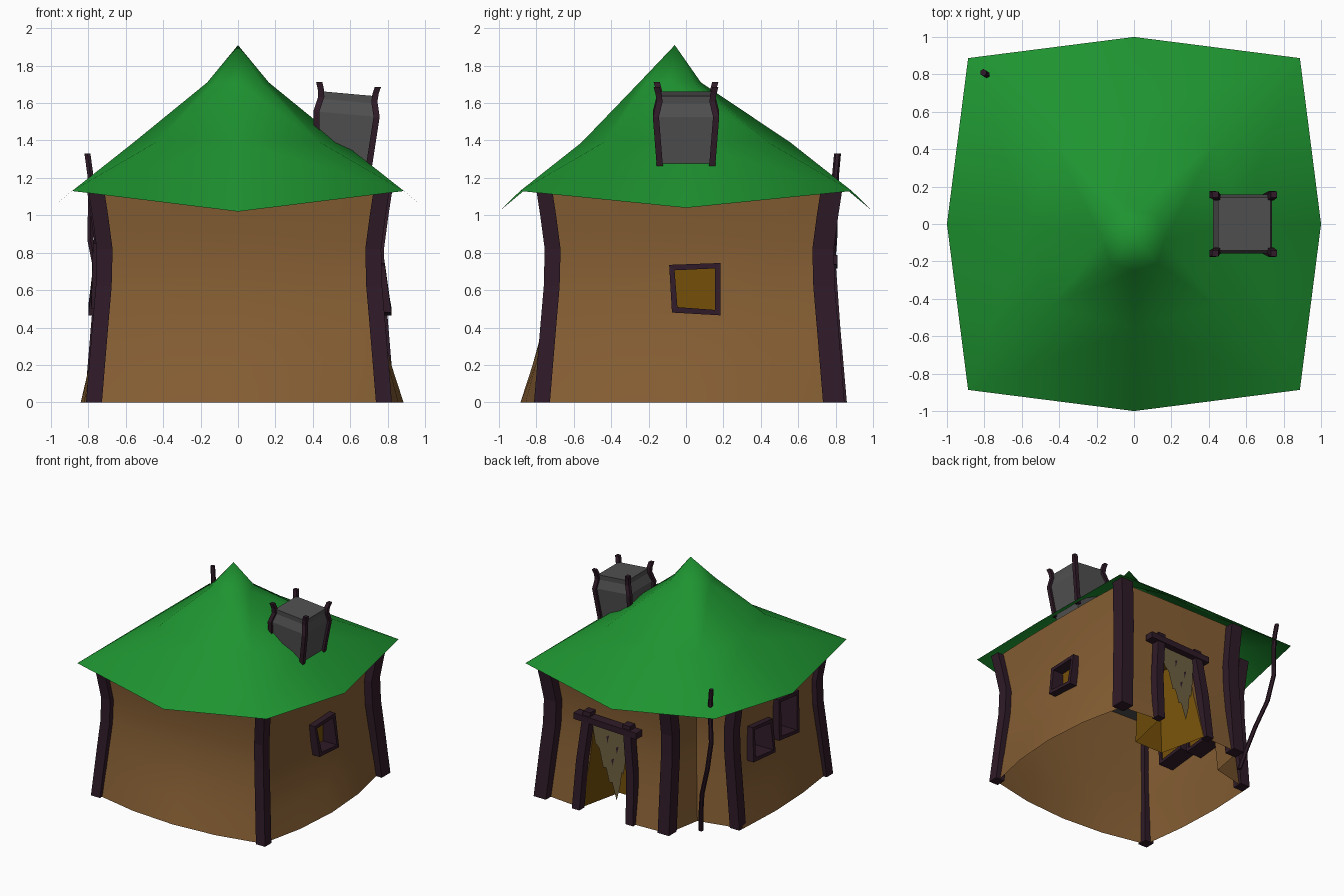
import bpy, bmesh, math

if "Cube" in bpy.data.objects:
    bpy.data.objects.remove(bpy.data.objects["Cube"])


def material(name, rgb):
    m = bpy.data.materials.new(name)
    m.diffuse_color = (*rgb, 1)
    m.use_nodes = True
    m.node_tree.nodes["Principled BSDF"].inputs["Base Color"].default_value = m.diffuse_color
    return m


GREEN = material("roof green", (0.013, 0.295, 0.03))
BROWN = material("wall brown", (0.24, 0.114, 0.034))
DARK = material("dark timber", (0.029, 0.011, 0.021))
STONE = material("chimney grey", (0.081, 0.081, 0.083))
GOLD = material("warm gold", (0.178, 0.08, 0.003))
CLOTH = material("old cloth", (0.155, 0.118, 0.055))


def make(name, verts, faces, mats, fix=True):
    me = bpy.data.meshes.new(name)
    me.from_pydata([tuple(v) for v in verts], [], faces)
    for m in mats:
        me.materials.append(m)
    if fix:
        bm = bmesh.new()
        bm.from_mesh(me)
        bmesh.ops.recalc_face_normals(bm, faces=bm.faces)
        bm.to_mesh(me)
        bm.free()
    ob = bpy.data.objects.new(name, me)
    bpy.context.collection.objects.link(ob)
    return ob


def loft_faces(rings, n, caps=True):
    f = [(k * n + i, k * n + (i + 1) % n, (k + 1) * n + (i + 1) % n, (k + 1) * n + i)
         for k in range(rings - 1) for i in range(n)]
    if caps:
        f += [tuple(range(n))[::-1], tuple(range((rings - 1) * n, rings * n))]
    return f


def post(name, path, size, mat, sides=4):
    """Upright bar with horizontal cross-sections along a path."""
    r = size / 2 / math.cos(math.pi / sides)
    verts = [(x + r * math.cos(2 * math.pi * (i + .5) / sides),
              y + r * math.sin(2 * math.pi * (i + .5) / sides), z)
             for x, y, z in path for i in range(sides)]
    return make(name, verts, loft_faces(len(path), sides), [mat])


def smooth(ob, deg):
    bpy.ops.object.select_all(action='DESELECT')
    ob.select_set(True)
    bpy.context.view_layer.objects.active = ob
    bpy.ops.object.shade_smooth_by_angle(angle=math.radians(deg))


# ---- walls: plan outline with a notched back-left corner, pinched at mid height
T = [-1, -.5, 0, .5]
plan = [(t, -1) for t in T] + [(1, t) for t in T] + [(1, 1), (.5, 1), (0, 1),
        (-.51, 1), (-.585, .64), (-1, .53), (-1, 0), (-1, -.5)]
LEVELS = [(0, .775, .11), (.2, .755, .065), (.4, .735, .03), (.6, .715, .025),
          (.8, .71, .02), (1.0, .735, .02), (1.16, .755, .02)]


def wall_point(px, py, z, c, b):
    x, y = px * c, py * c
    if abs(px) == 1:
        x += px * b * (1 - py * py) * (.6 if px < 0 else 1)
    if abs(py) == 1:
        y += py * b * (1 - px * px) * (.5 if py > 0 else 1)
    return x, y, z


n = len(plan)
walls = make("walls", [wall_point(px, py, *lv) for lv in LEVELS for px, py in plan],
             loft_faces(len(LEVELS), n), [BROWN, DARK, GOLD])

# ---- windows: side, pane x, front x at bottom and top, outer corners in y,z
WINDOWS = [
    ("right_window", 1, .69, .82, .785, [(-.09, .735), (.185, .745), (.185, .465), (-.075, .48)]),
    ("left_window_low", -1, .61, .80, .77, [(-.065, .74), (.205, .765), (.235, .49), (-.06, .465)]),
    ("left_window_tall", -1, .61, .785, .775, [(-.41, .85), (-.14, .87), (-.13, .53), (-.40, .50)]),
]
cutters = []
for name, s, pane, xb, xt, outer in WINDOWS:
    cy = sum(p[0] for p in outer) / 4
    cz = sum(p[1] for p in outer) / 4
    inner = [(y - .029 * (1 if y > cy else -1), z - .029 * (1 if z > cz else -1))
             for y, z in outer]
    # frame ring: back outer, front outer, front inner, back inner
    back = pane - .015
    loops = [(back, back, outer), (xb, xt, outer), (xb, xt, inner), (back, back, inner)]
    make(name + "_frame", [(s * (b if z < cz else t), y, z) for b, t, q in loops for y, z in q],
         loft_faces(4, 4, False) + [(12 + i, 12 + (i + 1) % 4, (i + 1) % 4, i) for i in range(4)],
         [DARK])
    cut = make(name + "_cutter", [(s * x, y, z) for x in (pane, .95) for y, z in inner],
               loft_faces(2, 4), [DARK, GOLD])
    for p in cut.data.polygons:
        if abs(p.normal.x) > .9:
            p.material_index = 1
    cutters.append(cut)

# ---- door alcove, narrowing inwards
alcove = []
for z, w in ((-.1, 1), (.73, .78)):
    alcove += [(.2 + .27 * w, 1, z), (.2 - .27 * w, 1, z),
               (.2 - .14 * w, .42, z), (.2 + .14 * w, .42, z)]
cutters.append(make("door_cutter", alcove, loft_faces(2, 4), [GOLD]))

for cut in cutters:
    cut.hide_render = True
    m = walls.modifiers.new("cut", 'BOOLEAN')
    m.operation, m.object, m.solver = 'DIFFERENCE', cut, 'EXACT'
    m.material_mode = 'TRANSFER'
    bpy.context.view_layer.objects.active = walls
    bpy.ops.object.modifier_apply(modifier=m.name)
for cut in cutters:
    bpy.data.objects.remove(cut)

# open underside and top
bm = bmesh.new()
bm.from_mesh(walls.data)
ends = [f for f in bm.faces if all(v.co.z < .001 for v in f.verts)
        or all(v.co.z > 1.159 for v in f.verts)]
bmesh.ops.delete(bm, geom=ends, context='FACES')
bm.to_mesh(walls.data)
bm.free()
smooth(walls, 25)

# ---- grey ceiling
make("ceiling", [wall_point(px, py, 1.08, .745, .02) for px, py in plan], [tuple(range(n))],
     [STONE], False)

# ---- corner posts following the wall curve
CURVE = [(0, .77), (.4, .737), (.62, .718), (.82, .713), (1.0, .737), (1.15, .76)]
for name, sx, sy, size in (("front_left_post", -1, -1, .085), ("front_right_post", 1, -1, .085),
                           ("back_right_post", 1, 1, .115)):
    post(name, [(sx * (c + (.01 if sx > 0 else 0)), sy * (c + (.02 if sy > 0 else 0)), z)
                for z, c in CURVE], size, DARK)
post("notch_back_post", [(-.38 + .01 * z, c + .025, z) for z, c in CURVE], .105, DARK)
post("notch_side_post", [(-c - .005, .41, z) for z, c in CURVE], .09, DARK)

# ---- bent pole in the notch, poking through the roof
post("bent_pole", [(-.575, .62, 0), (-.61, .67, .18), (-.655, .72, .37), (-.74, .77, .62),
                   (-.79, .79, .87), (-.785, .795, 1.1), (-.79, .80, 1.22), (-.805, .81, 1.33)],
     .032, DARK, 6)

# ---- door frame
post("door_post_right", [(.435, .825, 0), (.42, .79, .4), (.375, .76, .82)], .07, DARK)
post("door_post_left", [(-.07, .825, 0), (-.05, .79, .4), (.005, .76, .80)], .07, DARK)
make("door_lintel", [(x, y, zc + dz) for x, zc in ((.49, .762), (-.10, .742))
                     for y, dz in ((.73, -.026), (.81, -.026), (.81, .026), (.73, .026))],
     loft_faces(2, 4), [DARK])

# ---- ragged door cloth with small slits
rag = [(.355, .735), (.02, .74), (.03, .52), (.05, .36), (.065, .38), (.08, .25), (.11, .13),
       (.155, .27), (.18, .26), (.215, .38), (.24, .37), (.28, .52), (.32, .56)]


def rag_y(z):
    return .755 + .03 * (.74 - z)


make("door_cloth", [(x, rag_y(z), z) for x, z in rag], [tuple(range(len(rag)))], [CLOTH], False)
for i, (x, z) in enumerate([(.2, .62), (.11, .55), (.15, .44)]):
    make("cloth_slit_%d" % i, [(x + a, rag_y(z + b) + .004, z + b) for a, b in
                               ((-.012, .035), (.012, .02), (.006, -.035))], [(0, 1, 2)], [DARK], False)

# ---- roof: apex, two round rings, square drooping eave
RINGS = [(.125, .165, 1.71, 1.71, 1.71, -.085), (.44, .56, 1.39, 1.388, 1.388, 0),
         (.887, 1.0, 1.13, 1.02, 1.04, 0)]   # corner, mid, z corner, z mid y, z mid x, y shift
verts = [(0, -.06, 1.91)]
for c, m, zc, zy, zx, dy in RINGS:
    verts += [(-c, -c + dy, zc), (0, -m + dy, zy), (c, -c + dy, zc), (m, dy, zx),
              (c, c + dy, zc), (0, m + dy, zy), (-c, c + dy, zc), (-m, dy, zx)]
faces = [(0, 1 + i, 1 + (i + 1) % 8) for i in range(8)]
for k in (0, 1):
    for i in range(8):
        a, b = 1 + 8 * k + i, 1 + 8 * k + (i + 1) % 8
        if i % 2:                # split every quad from the middle to the corner below it
            faces += [(a, a + 8, b + 8), (a, b + 8, b)]
        else:
            faces += [(b, a, a + 8), (b, a + 8, b + 8)]
roof = make("roof", verts, faces, [GREEN], False)
smooth(roof, 80)

# ---- chimney: leaning stone box with four crooked corner posts
SHAPE = [(1.19, .555, .13), (1.54, .58, .158), (1.61, .588, .138), (1.65, .59, .141)]


def tilt(x, z):
    return z - .09 * (x - .59)


make("chimney", [(cx + sx * h, sy * h, tilt(cx + sx * h, z)) for z, cx, h in SHAPE
                 for sx, sy in ((-1, -1), (1, -1), (1, 1), (-1, 1))],
     loft_faces(4, 4), [STONE])
for sx in (-1, 1):
    for sy in (-1, 1):
        post("chimney_post", [(cx + sx * h, sy * h, tilt(cx + sx * h, z)) for z, cx, h in
                              ((1.27, .56, .14), (1.54, .58, .161), (1.62, .587, .142),
                               (1.66, .589, .146), (1.70, .591, .157))], .033, DARK)
